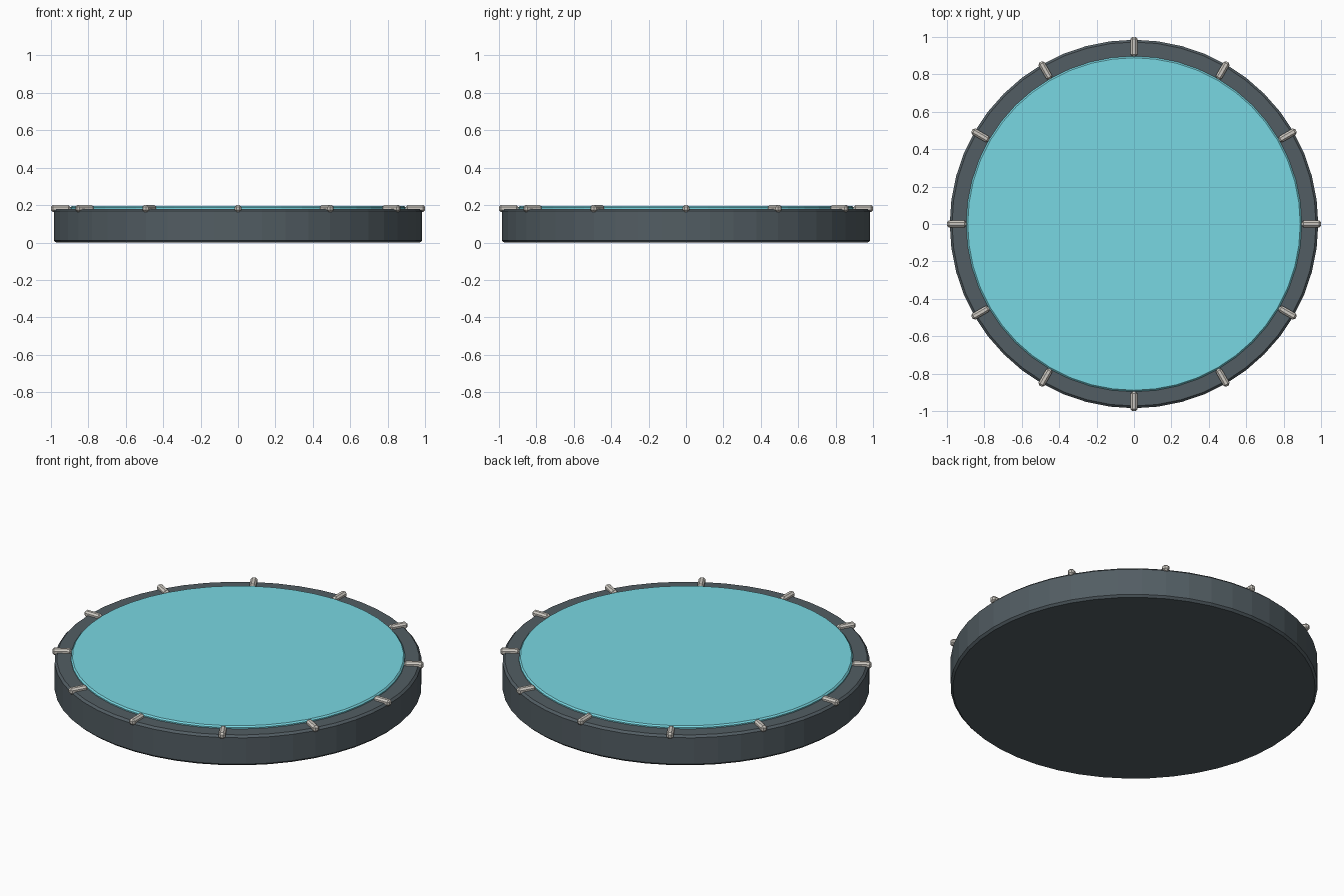
import bpy, math

if "Cube" in bpy.data.objects:
    bpy.data.objects.remove(bpy.data.objects["Cube"])

def material(name, rgb):
    m = bpy.data.materials.new(name)
    m.diffuse_color = (*rgb, 1)
    m.use_nodes = True
    m.node_tree.nodes["Principled BSDF"].inputs["Base Color"].default_value = m.diffuse_color
    return m

def finish(ob, name, mat, bevel):
    ob.name = name
    ob.data.materials.append(mat)
    b = ob.modifiers.new("edge", 'BEVEL')
    b.width, b.segments, b.limit_method = bevel, 1, 'ANGLE'
    b.angle_limit = math.radians(40)

def disc(name, radius, z0, z1, mat, bevel):
    bpy.ops.mesh.primitive_cylinder_add(vertices=48, radius=radius, depth=z1 - z0,
                                        location=(0, 0, (z0 + z1) / 2))
    finish(bpy.context.object, name, mat, bevel)

dark = material("dark_slate", (0.085, 0.11, 0.125))
cyan = material("cyan", (0.19, 0.68, 0.76))
metal = material("pale_metal", (0.62, 0.59, 0.54))

# Thick base and raised top panel
disc("base", 0.985, 0.0, 0.18, dark, 0.012)
disc("top_panel", 0.897, 0.17, 0.195, cyan, 0.008)

# Twelve radial clips around the rim
for i in range(12):
    a = i * math.tau / 12
    r = 0.948
    bpy.ops.mesh.primitive_cube_add(size=1, location=(r * math.cos(a), r * math.sin(a), 0.182),
                                    rotation=(0, 0, a))
    clip = bpy.context.object
    clip.scale = (0.104, 0.036, 0.036)
    bpy.ops.object.transform_apply(location=False, rotation=False, scale=True)
    finish(clip, f"rim_clip_{i + 1}", metal, 0.01)
